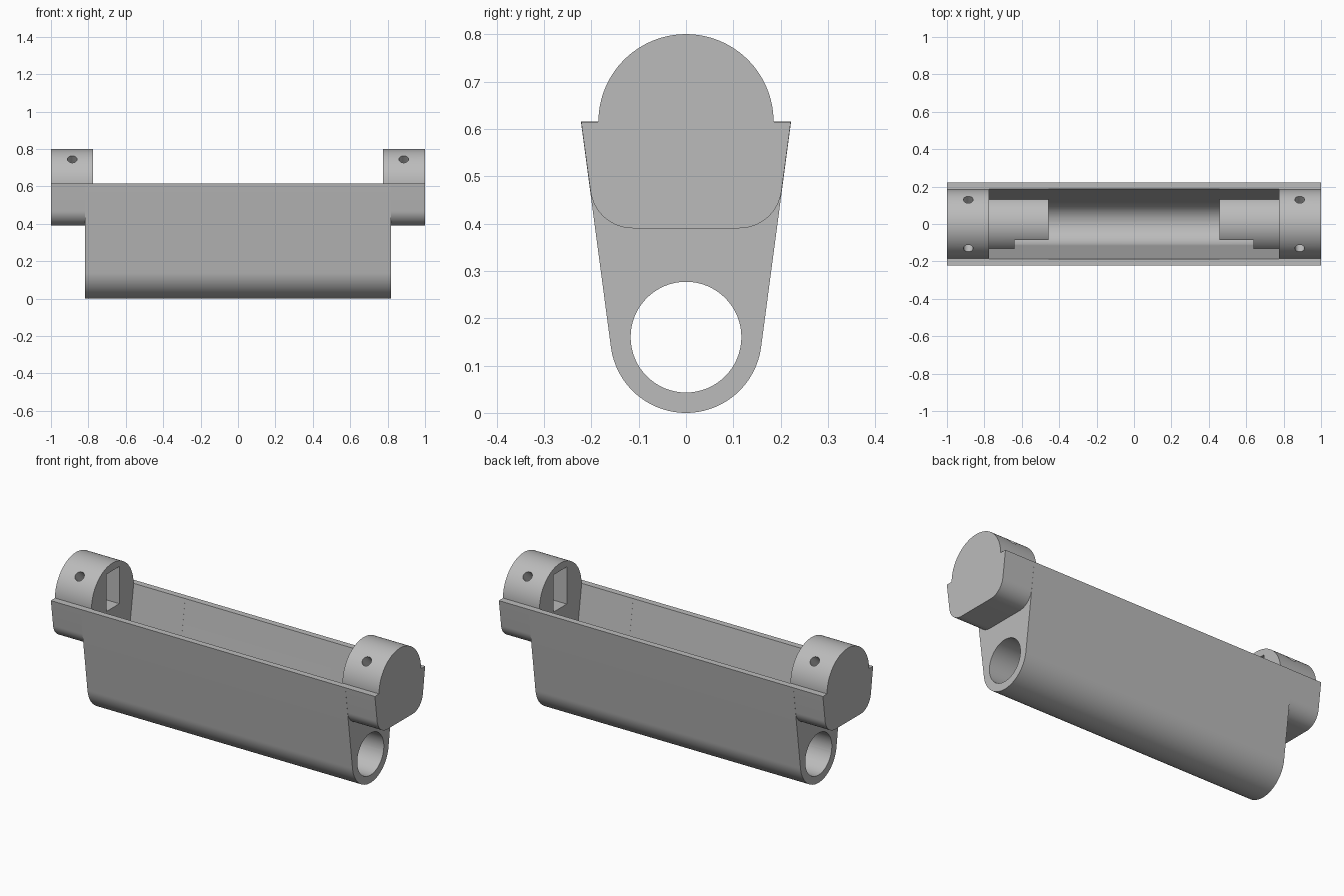
import bpy, bmesh
from math import sin, cos, radians
from mathutils import Matrix, Vector

cube = bpy.data.objects.get("Cube")
if cube:
    bpy.data.objects.remove(cube, do_unlink=True)

grey = bpy.data.materials.new("plain grey")
grey.use_nodes = True
COLOUR = (0.5, 0.5, 0.5, 1)
grey.diffuse_color = COLOUR
grey.node_tree.nodes["Principled BSDF"].inputs["Base Color"].default_value = COLOUR

RIM, BORE_Z, CAP_X, BODY_X = 0.615, 0.16, 0.775, 0.818


def arc(y, z, r, start, end, n=32):
    return [(y + r * cos(radians(start + (end - start) * i / n)),
             z + r * sin(radians(start + (end - start) * i / n))) for i in range(n + 1)]


def outer(z):
    return 0.1586 + (z - 0.139) * 0.133


def inner(z):
    return 0.1157 + (z - 0.1425) * 0.151


def extrude(name, profile, x0, x1):
    """Closed y-z profile swept along x."""
    bm = bmesh.new()
    face = bm.faces.new([bm.verts.new((x0, y, z)) for y, z in profile])
    new = bmesh.ops.extrude_face_region(bm, geom=[face])["geom"]
    bmesh.ops.translate(bm, vec=(x1 - x0, 0, 0),
                        verts=[v for v in new if isinstance(v, bmesh.types.BMVert)])
    bmesh.ops.recalc_face_normals(bm, faces=bm.faces)
    mesh = bpy.data.meshes.new(name)
    bm.to_mesh(mesh)
    bm.free()
    mesh.materials.append(grey)
    ob = bpy.data.objects.new(name, mesh)
    bpy.context.collection.objects.link(ob)
    return ob


def box(name, x0, x1, y0, y1, z0, z1):
    return extrude(name, [(y0, z0), (y1, z0), (y1, z1), (y0, z1)], x0, x1)


def cut(target, cutters):
    bpy.context.view_layer.objects.active = target
    for c in cutters:
        c.hide_render = True
        mod = target.modifiers.new("cut", "BOOLEAN")
        mod.operation, mod.solver, mod.object = "DIFFERENCE", "EXACT", c
        bpy.ops.object.modifier_apply(modifier=mod.name)


def smooth(ob):
    bpy.ops.object.select_all(action="DESELECT")
    ob.select_set(True)
    bpy.context.view_layer.objects.active = ob
    bpy.ops.object.shade_smooth_by_angle(angle=radians(30))


# Tapered tray with a rounded bottom
tray = extrude("tray", [(-outer(RIM), RIM)] + arc(0, BORE_Z, 0.16, 187.6, 352.4, 48)
               + [(outer(RIM), RIM)], -BODY_X, BODY_X)

# Trough above the tube roofs, deep trough between them, and the round bore
top = 0.7
upper = extrude("upper_cutter", [(inner(top), top)] + arc(0, BORE_Z, 0.158, 34, 146)
                + [(-inner(top), top)], -CAP_X, CAP_X)
deep = extrude("deep_cutter", [(-inner(top), top)] + arc(0, BORE_Z, 0.117, 188.6, 351.4, 48)
               + [(inner(top), top)], -0.457, 0.457)
bore = extrude("bore_cutter", arc(0, BORE_Z, 0.117, 0, 360, 64)[:-1], -1.1, 1.1)
tray_cutters = [upper, deep, bore]

# Notch at the front of each tube roof, and the pocket in each end
pockets = []
for s in (-1, 1):
    notch = [(-inner(BORE_Z), BORE_Z), (-0.085, BORE_Z), (-0.085, 0.35), (-inner(0.35), 0.35)]
    tray_cutters.append(extrude("notch_cutter", notch, s * 0.44, s * 0.638))
    pockets.append(box("pocket_cutter", s * 0.74, s * 0.94, -0.055, 0.06, 0.55, 0.757))
cut(tray, tray_cutters + pockets)
smooth(tray)

# Domed end caps with rounded lower corners and two slanted screw holes
gap = 0.0005
side = outer(RIM) - gap
right_corner = arc(0.113 - gap, 0.48, 0.09, -7.6, -90, 16)
left_corner = [(-y, z) for y, z in reversed(right_corner)]
cap_profile = (arc(0, RIM, 0.185, 180, 0, 64) + [(side, RIM - gap)] + right_corner
               + left_corner + [(-side, RIM - gap)])
holes = []
for s, label, pocket in ((-1, "right", pockets[0]), (1, "left", pockets[1])):
    cap = extrude(label + "_end_cap", cap_profile, s * (CAP_X - gap), s)
    drills = []
    for d in (-1, 1):
        drill = extrude("screw_cutter", arc(0, 0, 0.026, 0, 360, 24)[:-1], 0.04, 0.3)
        aim = Vector((0, d, 1)).normalized().to_track_quat("X", "Y").to_matrix().to_4x4()
        drill.data.transform(Matrix.Translation((s * 0.886, 0, RIM)) @ aim)
        drills.append(drill)
    cut(cap, [pocket] + drills)
    smooth(cap)
    holes += drills

# Remove the helpers
for c in tray_cutters + pockets + holes:
    bpy.data.objects.remove(c, do_unlink=True)
